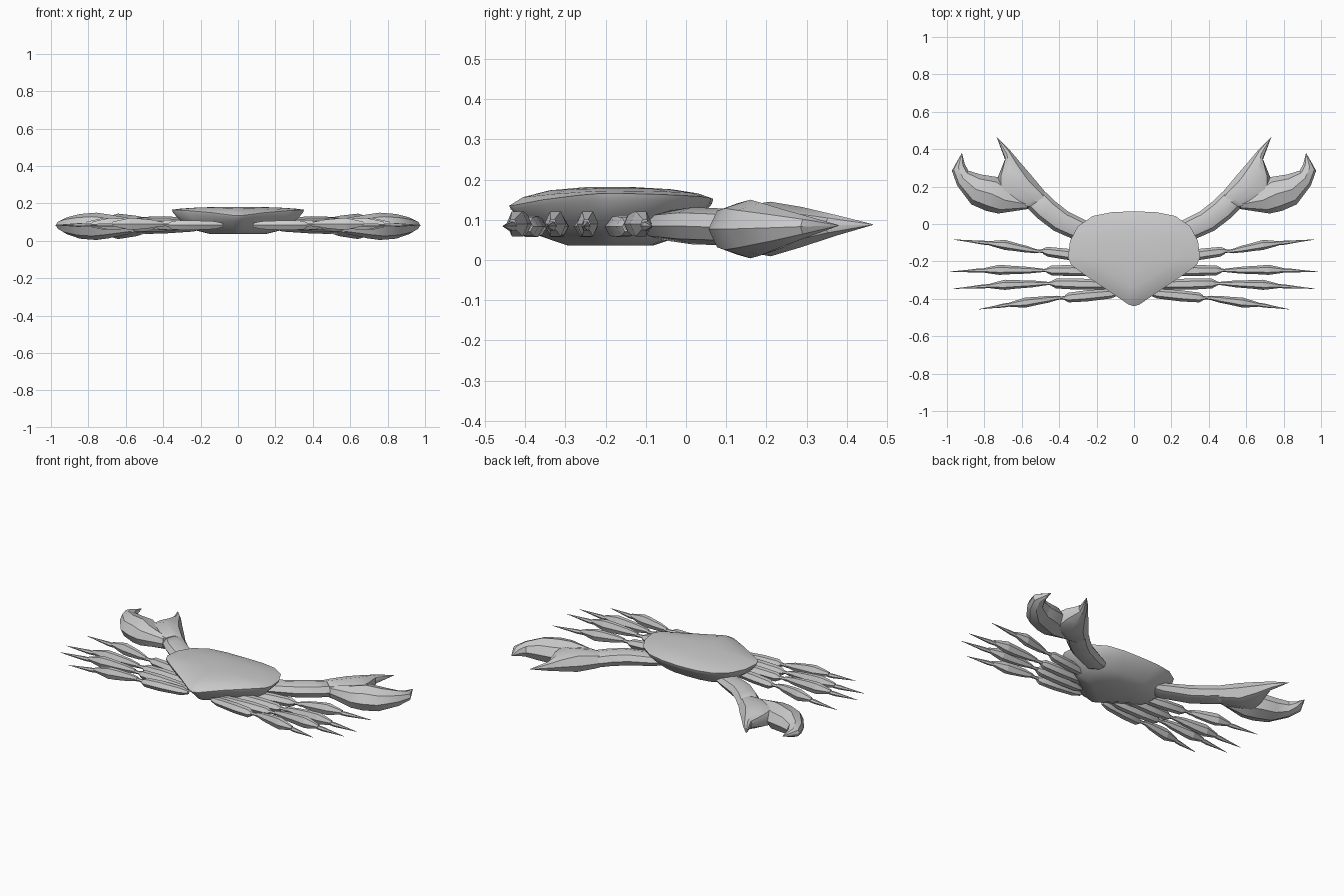
import bpy, bmesh, math

if "Cube" in bpy.data.objects:
    bpy.data.objects.remove(bpy.data.objects["Cube"])


def finish(name, bm, angle=35, mirror=True):
    bmesh.ops.remove_doubles(bm, verts=bm.verts, dist=0.0004)
    bmesh.ops.recalc_face_normals(bm, faces=bm.faces)
    me = bpy.data.meshes.new(name)
    bm.to_mesh(me)
    bm.free()
    ob = bpy.data.objects.new(name, me)
    bpy.context.collection.objects.link(ob)
    bpy.ops.object.select_all(action='DESELECT')
    ob.select_set(True)
    bpy.context.view_layer.objects.active = ob
    bpy.ops.object.shade_smooth_by_angle(angle=math.radians(angle))
    if mirror:
        mod = ob.modifiers.new("Mirror", 'MIRROR')
        mod.use_mirror_merge = False
    return ob


def skin(bm, rings):
    """Bridge equal-length rings of points and cap both ends."""
    vs = [[bm.verts.new(p) for p in r] for r in rings]
    n = len(vs[0])
    for a, b in zip(vs, vs[1:]):
        for i in range(n):
            j = (i + 1) % n
            bm.faces.new((a[i], a[j], b[j], b[i]))
    bm.faces.new(vs[0])
    bm.faces.new(vs[-1])


def loft(bm, sections, sides=8):
    """Each section: edge point a, edge point b (top view), centre z, half height."""
    rings = []
    for ax, ay, bx, by, z, h in sections:
        ring = []
        for i in range(sides):
            t = 2 * math.pi * i / sides
            k = math.cos(t) / 2
            ring.append(((ax + bx) / 2 + (ax - bx) * k,
                         (ay + by) / 2 + (ay - by) * k, z + h * math.sin(t)))
        rings.append(ring)
    skin(bm, rings)


# Body: heart-shaped shell outline (x, y, rim z), stacked as scaled rings
half = [(0, .068, .152), (.12, .063, .154), (.22, .043, .157), (.30, -.012, .161),
        (.342, -.09, .164), (.353, -.18, .166), (.335, -.22, .165), (.27, -.268, .161),
        (.14, -.355, .15), (.03, -.43, .136), (0, -.44, .135)]
outline = half + [(-x, y, z) for x, y, z in half[-2:0:-1]]
CY = -.19


def ring(s, blend, z):
    return [(x * s, CY + (y - CY) * s, rz + (z - rz) * blend) for x, y, rz in outline]


bm = bmesh.new()
skin(bm, [ring(.25, 1, .181), ring(.6, .85, .18), ring(.86, .5, .178), ring(1, 0, 0),
          ring(.985, .25, .10), ring(.88, .85, .10), ring(.7, 1, .06), ring(.42, 1, .036)])
finish("body_shell", bm, 32, mirror=False)

# Claw arm: shoulder tucked below the shell, then upper arm
bm = bmesh.new()
loft(bm, [(.17, -.03, .19, -.10, .085, .02), (.22, .0, .26, -.11, .085, .036),
          (.35, .065, .43, -.035, .085, .046), (.42, .12, .515, .03, .083, .046),
          (.465, .165, .575, .09, .08, .045), (.485, .175, .57, .11, .08, .035)])
finish("claw_arm", bm)

# Claw palm with the straight fixed finger
bm = bmesh.new()
loft(bm, [(.465, .155, .572, .083, .08, .048), (.478, .175, .60, .085, .079, .054),
          (.54, .25, .742, .17, .077, .068), (.605, .325, .728, .25, .082, .05),
          (.668, .40, .69, .345, .086, .026), (.733, .465, .734, .464, .088, .001)])
finish("claw_palm", bm)

# Curved moving finger
bm = bmesh.new()
loft(bm, [(.57, .13, .568, .08, .079, .04), (.66, .20, .725, .056, .077, .064),
          (.725, .25, .79, .07, .077, .073), (.82, .265, .87, .105, .077, .066),
          (.885, .285, .945, .205, .08, .045), (.905, .32, .974, .285, .083, .026),
          (.92, .38, .921, .379, .086, .001)])
finish("claw_finger", bm)

# Walking legs: root, knee, widest point and tip, each (x, y)
legs = {
    "leg_1": ((.14, -.19), (.487, -.145), (.69, -.112), (.965, -.083)),
    "leg_2": ((.12, -.25), (.465, -.248), (.72, -.245), (.985, -.255)),
    "leg_3": ((.11, -.325), (.44, -.318), (.69, -.325), (.965, -.346)),
    "leg_4": ((.08, -.368), (.37, -.395), (.58, -.42), (.83, -.456)),
}


def segment(bm, p, q, profile, z):
    secs = []
    for t, w, h in profile:
        x, y = p[0] + (q[0] - p[0]) * t, p[1] + (q[1] - p[1]) * t
        secs.append((x, y + w, x, y - w, z, h))
    loft(bm, secs, 6)


for name, (root, knee, wide, tip) in legs.items():
    bm = bmesh.new()
    # thigh
    segment(bm, root, knee, [(0, .012, .012), (.15, .026, .024), (.6, .030, .03),
                             (.93, .026, .027), (1, .014, .014)], .083)
    mid = (knee[0] + .035, knee[1])
    end = (wide[0] + .09, wide[1] + (tip[1] - wide[1]) * .33)
    # joint
    segment(bm, knee, mid, [(-.3, .013, .013), (.5, .008, .009), (1.3, .012, .012)], .086)
    # shin
    segment(bm, mid, wide, [(0, .010, .012), (.3, .018, .025), (.75, .023, .034), (1, .027, .036)], .09)
    segment(bm, wide, end, [(0, .027, .036), (.5, .019, .025), (1, .010, .013)], .09)
    # pointed foot
    segment(bm, end, tip, [(-.05, .010, .012), (.15, .011, .013), (.5, .006, .008), (1, .0008, .0008)], .084)
    finish(name, bm)
